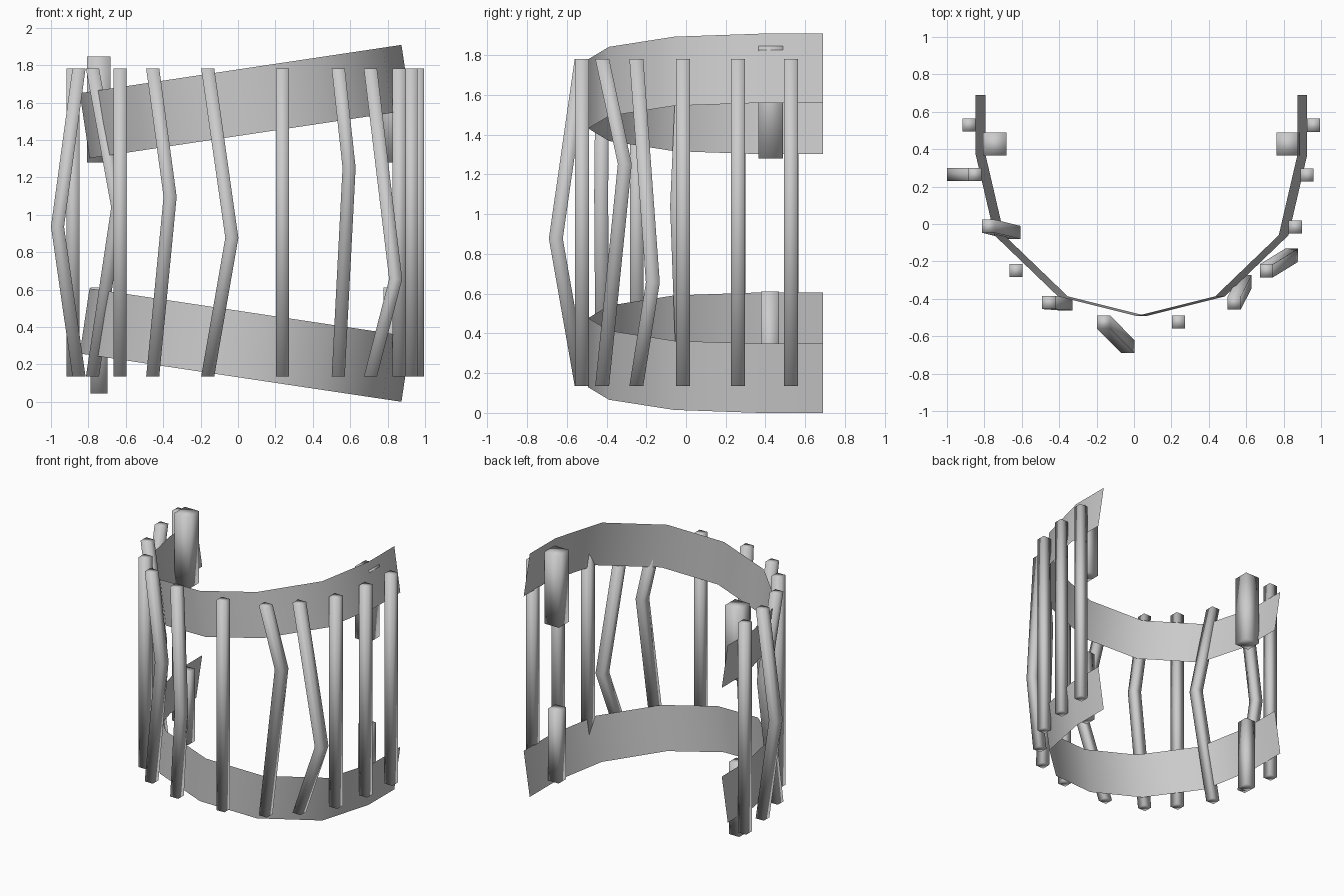
import bpy

cube = bpy.data.objects.get("Cube")
if cube:
    bpy.data.objects.remove(cube, do_unlink=True)

grey = bpy.data.materials.new("plain_grey")
grey.use_nodes = True
grey.diffuse_color = (0.6, 0.6, 0.6, 1)
grey.node_tree.nodes["Principled BSDF"].inputs["Base Color"].default_value = (0.6, 0.6, 0.6, 1)

CENTRE_X = 0.04


def add_mesh(name, verts, faces):
    mesh = bpy.data.meshes.new(name)
    mesh.from_pydata(verts, [], faces)
    mesh.materials.append(grey)
    mesh.shade_smooth()
    obj = bpy.data.objects.new(name, mesh)
    bpy.context.collection.objects.link(obj)
    return obj


def square_post(name, path, width):
    """Sweep a level square through the path, listed from bottom to top."""
    r = width / 2
    corners = [(-r, -r), (r, -r), (r, r), (-r, r)]
    verts = [(x + dx, y + dy, z) for x, y, z in path for dx, dy in corners]
    faces = [(3, 2, 1, 0)]
    for k in range(0, 4 * (len(path) - 1), 4):
        for i in range(4):
            j = (i + 1) % 4
            faces.append((k + i, k + j, k + j + 4, k + i + 4))
    last = len(verts) - 4
    faces.append((last, last + 1, last + 2, last + 3))
    return add_mesh(name, verts, faces)


def tilted_band(name, mid_z, slope, half_height=0.174):
    """Thin faceted U-shaped sheet, leaning sideways."""
    half = [(0.86, 0.69), (0.86, 0.37), (0.76, -0.06), (0.42, -0.387)]
    outline = [(-s, y) for s, y in half] + [(0, -0.492)] + half[::-1]
    verts = []
    for h in (-half_height, half_height):
        verts += [(CENTRE_X + s - slope * h, y, mid_z + slope * s + h) for s, y in outline]
    n = len(outline)
    faces = [(i, i + 1, n + i + 1, n + i) for i in range(n - 1)]
    return add_mesh(name, verts, faces)


# Bands
tilted_band("upper_band", 1.605, 0.15)
tilted_band("lower_band", 0.303, -0.15)

# Inner blocks, one pair on each band
for level, bottom, width, y in (("upper", 1.28, 0.124, 0.427), ("lower", 0.045, 0.09, 0.422)):
    for side, sign in (("left", 1), ("right", -1)):
        x = CENTRE_X + 0.784 * sign
        square_post(f"{level}_{side}_block", [(x, y, bottom), (x, y, bottom + 0.565)], width)

# Upright bars
LOW, HIGH, BAR = 0.135, 1.782, 0.07
straight = [(-0.883, 0.53), (-0.63, -0.248), (0.237, -0.523),
            (0.862, -0.015), (0.926, 0.262), (0.96, 0.528)]
for i, (x, y) in enumerate(straight):
    square_post(f"straight_bar_{i + 1}", [(x, y, LOW), (x, y, HIGH)], BAR)

# Bent bars: foot position, then the bend point
bent = [((-0.85, 0.265), (-0.965, 0.265, 0.936)),
        ((-0.778, -0.012), (-0.643, -0.045, 1.04)),
        ((-0.456, -0.42), (-0.363, -0.427, 1.096)),
        ((-0.162, -0.525), (-0.033, -0.655, 0.877)),
        ((0.536, -0.422), (0.594, -0.308, 1.252)),
        ((0.708, -0.25), (0.843, -0.167, 0.656))]
for i, ((x, y), bend) in enumerate(bent):
    square_post(f"bent_bar_{i + 1}", [(x, y, LOW), bend, (x, y, HIGH)], BAR)
